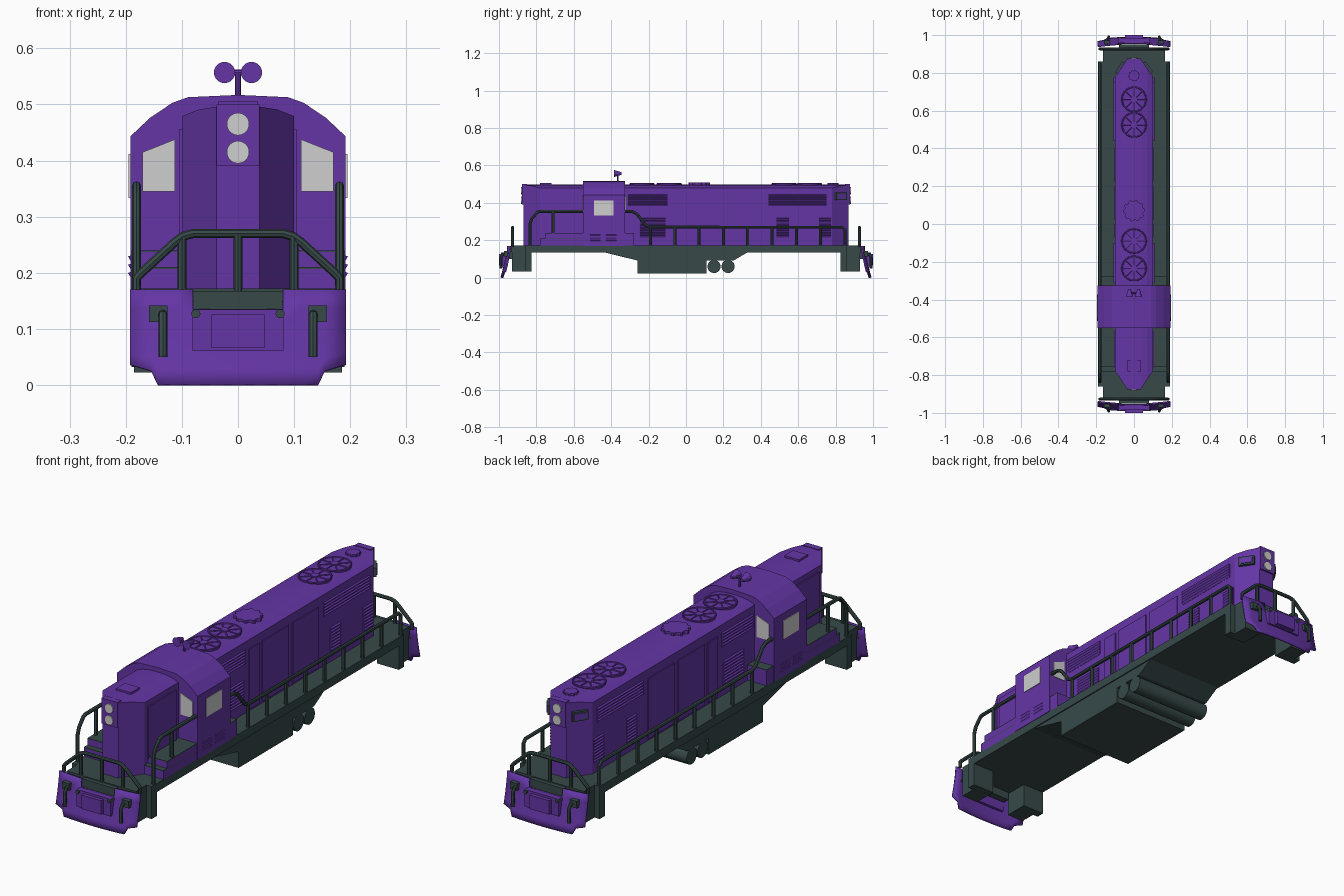
import bpy, bmesh, math
from mathutils import Vector

if "Cube" in bpy.data.objects:
    bpy.data.objects.remove(bpy.data.objects["Cube"], do_unlink=True)


def material(name, color):
    m = bpy.data.materials.new(name)
    m.use_nodes = True
    m.diffuse_color = color
    m.node_tree.nodes["Principled BSDF"].inputs["Base Color"].default_value = color
    return m


PURPLE = material("purple paint", (0.127, 0.036, 0.376, 1))
DARK = material("dark green grey", (0.038, 0.068, 0.066, 1))
GLASS = material("pale glass", (0.62, 0.62, 0.62, 1))


def finish(name, bm, *mats):
    bmesh.ops.recalc_face_normals(bm, faces=bm.faces)
    me = bpy.data.meshes.new(name)
    bm.to_mesh(me)
    bm.free()
    for m in mats:
        me.materials.append(m)
    ob = bpy.data.objects.new(name, me)
    bpy.context.collection.objects.link(ob)
    return ob


def smooth(ob):
    bpy.ops.object.select_all(action="DESELECT")
    ob.select_set(True)
    bpy.context.view_layer.objects.active = ob
    bpy.ops.object.shade_smooth_by_angle(angle=math.radians(35))


def prism_mesh(pts, axis, a, b):
    """Extrude a 2D outline from a to b along an axis."""
    place = {"x": lambda p, t: (t, p[0], p[1]),
             "y": lambda p, t: (p[0], t, p[1]),
             "z": lambda p, t: (p[0], p[1], t)}[axis]
    bm = bmesh.new()
    f = bm.faces.new([bm.verts.new(place(p, a)) for p in pts])
    ext = bmesh.ops.extrude_face_region(bm, geom=[f])
    shift = Vector(place((0, 0), b - a))
    bmesh.ops.translate(bm, vec=shift, verts=[v for v in ext["geom"] if isinstance(v, bmesh.types.BMVert)])
    return bm


def prism(name, pts, axis, a, b, mat):
    return finish(name, prism_mesh(pts, axis, a, b), mat)


def box(name, x, y, z, mat):
    return prism(name, [(x[0], y[0]), (x[1], y[0]), (x[1], y[1]), (x[0], y[1])], "z", z[0], z[1], mat)


def disc(name, c, r, axis, a, b, mat, n=32):
    pts = [(c[0] + r * math.cos(math.tau * i / n), c[1] + r * math.sin(math.tau * i / n)) for i in range(n)]
    ob = prism(name, pts, axis, a, b, mat)
    smooth(ob)
    return ob


def tubes(name, paths, r, mat, cyclic=False):
    cu = bpy.data.curves.new(name, "CURVE")
    cu.dimensions = "3D"
    cu.bevel_depth, cu.bevel_resolution, cu.use_fill_caps = r, 2, True
    for path in paths:
        sp = cu.splines.new("POLY")
        sp.points.add(len(path) - 1)
        sp.use_cyclic_u = cyclic
        for p, co in zip(sp.points, path):
            p.co = (*co, 1)
    cu.materials.append(mat)
    ob = bpy.data.objects.new(name, cu)
    bpy.context.collection.objects.link(ob)
    bpy.ops.object.select_all(action="DESELECT")
    ob.select_set(True)
    bpy.context.view_layer.objects.active = ob
    bpy.ops.object.convert(target="MESH")
    smooth(bpy.context.object)


def span(s, a, b):
    return tuple(sorted((s * a, s * b)))


def mirrored(half):
    return half + [(-x, z) for x, z in reversed(half) if x > 0]


# Underframe, tank and air cylinders
box("frame", (-.19, .19), (-.86, .86), (.135, .172), DARK)
prism("frame_belly", [(-.44, .136), (-.26, .092), (.255, .092), (.33, .136)], "x", -.185, .185, DARK)
box("fuel_tank", (-.185, .185), (-.26, .11), (.022, .1), DARK)
for y in (.15, .225):
    disc("air_cylinder", (y, .06), .035, "x", -.185, .185, DARK)

# Hood with chamfered ends
bm = prism_mesh(mirrored([(.1, .17), (.1, .479), (.07, .491), (.038, .496), (0, .498)]), "y", -.87, .87)
for sx in (1, -1):
    for sy in (1, -1):
        cut = bmesh.ops.bisect_plane(bm, geom=bm.verts[:] + bm.edges[:] + bm.faces[:],
                                     plane_co=(sx * .038, sy * .87, 0),
                                     plane_no=(sx * .09, sy * .062, 0), clear_outer=True)
        rim = [e for e in cut["geom_cut"] if isinstance(e, bmesh.types.BMEdge)]
        bmesh.ops.edgeloop_fill(bm, edges=rim)
finish("hood", bm, PURPLE)

# Cab
prism("cab", mirrored([(.192, .17), (.192, .443), (.157, .476), (.117, .503), (.089, .513), (0, .517)]),
      "y", -.55, -.325, PURPLE)


def louver(name, s, y0, y1, z0, z1, n, x=.1):
    dz = (z1 - z0) / n
    pts = [(s * (x - .006), z0)]
    for i in range(n):
        z = z0 + i * dz
        pts += [(s * (x + .001), z), (s * (x + .008), z + dz * .8), (s * (x + .001), z + dz * .98)]
    prism(name, pts + [(s * (x - .006), z1)], "y", y0, y1, PURPLE)


for s in (1, -1):
    # Cab windows and lower vents
    pane = [(s * .112, .345), (s * .17, .345), (s * .17, .415), (s * .112, .438)]
    prism("cab_front_window", pane, "y", -.553, -.549, GLASS)
    prism("cab_rear_window", pane, "y", -.326, -.322, GLASS)
    box("cab_side_window", span(s, .19, .195), (-.492, -.387), (.333, .412), GLASS)
    for y in (-.513, -.428):
        louver("cab_vent", s, y, y + .056, .188, .232, 3, .188)

    # Raised walkways beside the cab, dark on top
    for y0, y1, z in ((-.78, -.55, .207), (-.755, -.55, .237), (-.325, -.278, .237)):
        box("walkway_step", span(s, .1, .19), (y0, y1), (.17, z), PURPLE)
        box("walkway_tread", span(s, .1, .19), (y0, y1), (z, z + .003), DARK)

    # Hood doors and louvers
    box("nose_door", span(s, .095, .105), (-.76, -.57), (.23, .455), PURPLE)
    for y0, y1 in ((-.07, 0), (.02, .2), (.225, .405)):
        box("hood_door", span(s, .095, .104), (y0, y1), (.18, .44), PURPLE)
    for y0, y1 in ((-.31, -.1), (.44, .75)):
        louver("upper_grille", s, y0, y1, .382, .445, 5)
    for y0, y1 in ((-.245, -.11), (.485, .55), (.71, .775)):
        louver("lower_louver", s, y0, y1, .215, .32, 8)

    # Side handrails
    x = s * .181
    rails = [[(x, -.835, .16), (x, -.835, .285), (x, -.825, .315), (x, -.795, .35), (x, -.78, .355), (x, -.545, .355)],
             [(x, -.71, .235), (x, -.71, .355)],
             [(x, -.33, .355), (x, -.285, .353), (x, -.262, .34), (x, -.215, .28), (x, -.195, .27),
              (x, .835, .27), (x, .85, .255), (x, .85, .16)]]
    rails += [[(x, -.19 + .13 * i, .165), (x, -.19 + .13 * i, .27)] for i in range(8)]
    tubes("side_handrail", rails, .008, DARK)

    # Rear number boards on the hood corners
    d = Vector((-.062 * s, .09, 0)).normalized()
    n = Vector((.09 * s, .062, 0)).normalized()
    mid = Vector((.069 * s, .825, 0))
    for name, half, depth, z0, z1, mat in (("number_board", .034, .012, .415, .455, DARK),
                                           ("number_board_face", .027, .015, .422, .448, PURPLE)):
        quad = [mid + d * a + n * b for a, b in ((-half, -.01), (half, -.01), (half, depth), (-half, depth))]
        prism(name, [(p.x, p.y) for p in quad], "z", z0, z1, mat)


def pilot(s):
    """Curved end plate, leaning outward at the foot and notched at the top."""
    half = [(0, 0), (.04, 0), (.08, 0), (.112, 0), (.143, 0), (.155, .025), (.192, .036)]
    cols = [(-x, z) for x, z in reversed(half[1:])] + half
    bm = bmesh.new()
    grid = []
    for x, foot in cols:
        heights = [foot + (.135 - foot) * k / 5 for k in range(6)] + [.17]
        grid.append([bm.verts.new((x, s * (.94 + .034 * (1 - z / .17) ** 1.4 + .014 * (1 - (x / .192) ** 2)), z))
                     for z in heights])
    for i in range(len(cols) - 1):
        notch = abs(cols[i][0] + cols[i + 1][0]) < .16
        for k in range(5 if notch else 6):
            bm.faces.new((grid[i][k], grid[i + 1][k], grid[i + 1][k + 1], grid[i][k + 1]))
    ob = finish("end_plate", bm, PURPLE)
    mod = ob.modifiers.new("thickness", "SOLIDIFY")
    mod.thickness, mod.offset = .008, 0
    smooth(ob)


for s in (1, -1):
    # Platform, stair blocks, end plate and coupler housing
    box("end_platform", (-.165, .165), span(s, .85, .932), (.135, .172), DARK)
    box("coupler_beam", (-.08, .08), span(s, .92, .95), (.1, .168), DARK)
    pilot(s)
    box("coupler_panel", (-.081, .081), span(s, .955, .984), (.061, .135), PURPLE)
    box("coupler_box", (-.047, .047), span(s, .97, 1), (.066, .126), PURPLE)
    hoses = []
    for sx in (1, -1):
        box("stair_block", span(sx, .085, .19), span(s, .825, .86), (.032, .15), DARK)
        box("stair_block_outer", span(sx, .085, .165), span(s, .85, .93), (.032, .15), DARK)
        box("hose_bracket", span(sx, .126, .159), span(s, .945, .972), (.112, .142), DARK)
        disc("coupler_pin", (sx * .075, .127), .008, "y", *span(s, .95, .99), DARK, 16)
        hoses.append([(sx * .134, s * .96, .128), (sx * .134, s * .978, .125),
                      (sx * .134, s * .988, .11), (sx * .134, s * .99, .05)])
    tubes("air_hose", hoses, .008, DARK)

    # End handrail
    y = s * .927
    half = [(.181, .165), (.181, .19), (.172, .2), (.112, .255), (.098, .265), (.08, .27)]
    loop = half + [(-x, z) for x, z in reversed(half)]
    tubes("end_handrail", [[(x, y, z) for x, z in loop]] +
          [[(x, y, .165), (x, y, z)] for x, z in ((-.1, .262), (0, .27), (.1, .262))], .008, DARK)

    # Headlights
    box("headlight_housing", (-.038, .038), span(s, .85, .877), (.39, .5), PURPLE)
    for z in (.465, .415):
        disc("headlight", (0, z), .02, "y", *span(s, .87, .882), GLASS)

# Roof fans
for y in (.66, .525, -.09, -.235):
    disc("fan_base", (0, y), .066, "z", .48, .501, PURPLE)
    disc("fan_hub", (0, y), .016, "z", .49, .506, PURPLE)
    turn = [(math.cos(math.tau * i / 32), math.sin(math.tau * i / 32)) for i in range(32)]
    tubes("fan_rim", [[(.064 * c, y + .064 * q, .501) for c, q in turn]], .004, PURPLE, True)
    tubes("fan_spokes", [[(.014 * c, y + .014 * q, .502), (.062 * c, y + .062 * q, .502)]
                         for c, q in turn[::4]], .003, PURPLE)

# Toothed roof caps and nose hatch
for y, r, top in ((.07, .058, .508), (.785, .03, .506)):
    ring = [(r * (1 if i % 4 < 2 else .86), math.tau * i / 40) for i in range(40)]
    prism("roof_cap", [(k * math.cos(a), y + k * math.sin(a)) for k, a in ring], "z", .485, top, PURPLE)
box("nose_hatch", (-.035, .035), (-.78, -.72), (.49, .505), PURPLE)

# Twin horn on the cab roof
tubes("horn_stand", [[(0, -.365, .51), (0, -.365, .557)], [(-.025, -.365, .557), (.025, -.365, .557)]], .005, PURPLE)
for x in (-.024, .024):
    bm = bmesh.new()
    bmesh.ops.create_cone(bm, cap_ends=True, segments=20, radius1=.019, radius2=.007, depth=.04)
    for v in bm.verts:
        v.co = Vector((x + v.co.x, -.365 - v.co.z * -1, .557 + v.co.y))
    smooth(finish("horn", bm, PURPLE))
